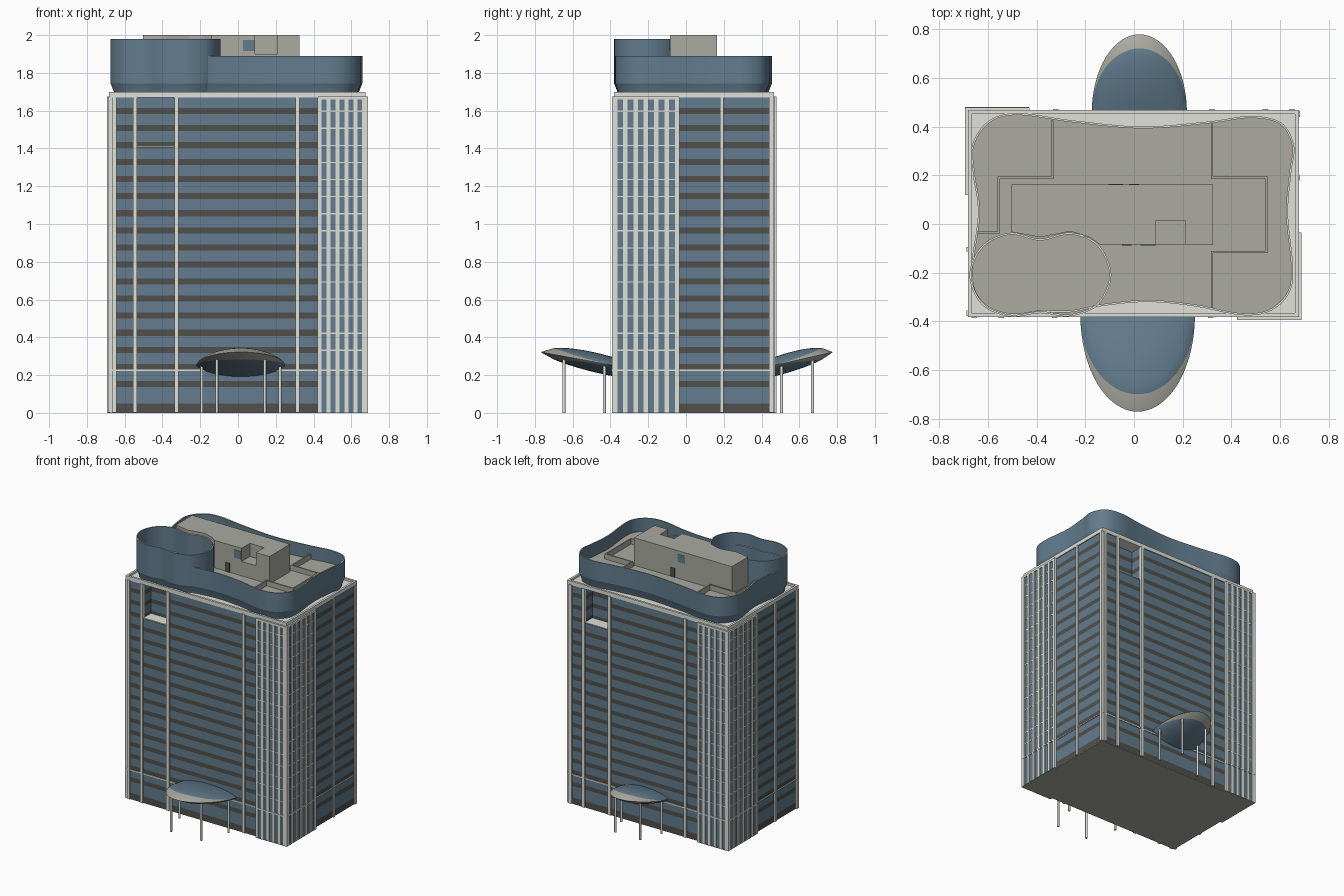
import bpy, bmesh, math
from mathutils import Vector

if "Cube" in bpy.data.objects:
    bpy.data.objects.remove(bpy.data.objects["Cube"])

CX, CY = -0.003, 0.043          # the tower has half-turn symmetry about this point


def mat(name, c):
    m = bpy.data.materials.new(name)
    m.diffuse_color = (*c, 1)
    m.use_nodes = True
    m.node_tree.nodes["Principled BSDF"].inputs["Base Color"].default_value = m.diffuse_color
    return m


BLUE = mat("blue_glass", (0.125, 0.203, 0.272))
DARK = mat("dark_spandrel", (0.082, 0.081, 0.073))
LIGHT = mat("light_stone", (0.75, 0.75, 0.70))
GREY = mat("roof_grey", (0.405, 0.405, 0.36))


def finish(bm, name, mats, angle=0):
    bmesh.ops.recalc_face_normals(bm, faces=bm.faces)
    me = bpy.data.meshes.new(name)
    bm.to_mesh(me)
    bm.free()
    ob = bpy.data.objects.new(name, me)
    bpy.context.collection.objects.link(ob)
    for m in mats:
        me.materials.append(m)
    if angle:
        bpy.ops.object.select_all(action='DESELECT')
        ob.select_set(True)
        bpy.context.view_layer.objects.active = ob
        bpy.ops.object.shade_smooth_by_angle(angle=math.radians(angle))
    return ob


def prism(bm, pts, z0, z1, mi=0):
    lo = [bm.verts.new((x, y, z0)) for x, y in pts]
    hi = [bm.verts.new((x, y, z1)) for x, y in pts]
    n = len(pts)
    fs = [bm.faces.new(lo[::-1]), bm.faces.new(hi)]
    fs += [bm.faces.new((lo[i], lo[(i + 1) % n], hi[(i + 1) % n], hi[i])) for i in range(n)]
    for f in fs:
        f.material_index = mi


def rot(p):
    return (2 * CX - p[0], 2 * CY - p[1])


def rect(x0, x1, y0, y1):
    return [(x0, y0), (x1, y0), (x1, y1), (x0, y1)]


def boxes(name, material, items, twice=False):
    """Boxes (x0, x1, y0, y1, z0, z1), optionally repeated by half turn."""
    bm = bmesh.new()
    for x0, x1, y0, y1, z0, z1 in items:
        r = rect(x0, x1, y0, y1)
        prism(bm, r, z0, z1)
        if twice:
            prism(bm, [rot(p) for p in r], z0, z1)
    return finish(bm, name, [material])


# Tower: stacked glass and spandrel slices, with balcony notches near the top
HX, HY = 0.672, 0.417
XL, XR, YF, YB = CX - HX, CX + HX, CY - HY, CY + HY
half = [(XL, YF), (-0.537, YF), (-0.537, YF + 0.09), (-0.333, YF + 0.09), (-0.333, YF), (XR, YF)]
notched = half + [rot(p) for p in half]
plain = rect(XL, XR, YF, YB)
bands = [0.153 + 0.0904 * i for i in range(17)]
NOTCH = bands[14] - 0.010
Z0 = 0.003                      # everything stands on a thin base plate
bm = bmesh.new()
prism(bm, plain, Z0, 0.05, 1)
z = 0.05
for b in bands:
    prism(bm, notched if z > NOTCH else plain, z, b - 0.016, 0)
    if abs(b - bands[14]) < 1e-6:
        prism(bm, plain, b - 0.016, NOTCH, 1)
        prism(bm, notched, NOTCH, b + 0.016, 1)
    else:
        prism(bm, notched if b > NOTCH else plain, b - 0.016, b + 0.016, 1)
    z = b + 0.016
prism(bm, notched, z, 1.67, 0)
finish(bm, "tower_floors", [BLUE, DARK])
boxes("balcony_floors", LIGHT, [(-0.537, -0.333, YF, YF + 0.09, NOTCH, NOTCH + 0.004)], True)

# Slim facade columns
cols = [(x - 0.011, x + 0.011, YF - 0.012, YF + 0.01, Z0, 1.672) for x in (-0.655, -0.545, -0.325, 0.315)]
cols += [(XR - 0.01, XR + 0.012, y - w, y + w, Z0, 1.672) for y, w in ((0.19, 0.009), (0.452, 0.012))]
boxes("facade_columns", LIGHT, cols, True)

# Ribbed corner bays on two opposite corners
PX, PY, BX, BY = 0.681, -0.387, 0.424, -0.036
boxes("corner_bay_glass", BLUE, [(BX, PX, PY, BY, Z0, 1.665)], True)
boxes("bay_base_plates", GREY, [(BX, PX + 0.006, PY - 0.006, BY, 0, Z0)], True)
boxes("base_plate", GREY, [(XL, XR, YF, YB, 0, Z0)])
fins = []
for i in range(6):
    x = BX + 0.008 + i * 0.0475
    fins.append((x - 0.010, x + 0.010, PY - 0.006, PY + 0.01, Z0, 1.67))
for i in range(7):
    y = BY - 0.010 - i * 0.0553
    fins.append((PX - 0.01, PX + 0.006, y - 0.012, y + 0.012, Z0, 1.67))
fins.append((PX - 0.024, PX + 0.006, PY - 0.006, PY + 0.024, Z0, 1.67))
boxes("corner_bay_fins", LIGHT, fins, True)
lines = [(BX, PX + 0.002, PY - 0.002, BY, b + 0.085, b + 0.091) for b in bands[1:16]]
lines += [(BX, PX + 0.006, PY - 0.006, BY, 1.66, 1.675), (BX, PX + 0.007, PY - 0.007, BY, 0.221, 0.231)]
boxes("corner_bay_bars", LIGHT, lines, True)
boxes("belt_course", LIGHT, [(XL - 0.006, XR + 0.006, YF - 0.006, YB + 0.006, 0.221, 0.230)])

# Cornice slab with raised lip
X0, X1, Y0, Y1 = CX - 0.679, CX + 0.679, CY - 0.424, CY + 0.424
T = 0.016
boxes("cornice", LIGHT, [(X0, X1, Y0, Y1, 1.67, 1.685),
                         (X0, X1, Y0, Y0 + T, 1.685, 1.70), (X0, X1, Y1 - T, Y1, 1.685, 1.70),
                         (X0, X0 + T, Y0 + T, Y1 - T, 1.685, 1.70), (X1 - T, X1, Y0 + T, Y1 - T, 1.685, 1.70)])


# Wavy roof screens
def spline(pts, k=8):
    out, n = [], len(pts)
    for i in range(n):
        a, b, c, d = (Vector(pts[(i + j) % n]) for j in (-1, 0, 1, 2))
        for s in range(k):
            t = s / k
            out.append(0.5 * (2 * b + (c - a) * t + (2 * a - 5 * b + 4 * c - d) * t * t
                              + (3 * b - a - 3 * c + d) * t ** 3))
    return out


def inset(pts, d):
    n, out = len(pts), []
    for i in range(n):
        t = (pts[(i + 1) % n] - pts[i - 1]).normalized()
        out.append(pts[i] + Vector((-t.y, t.x)) * d)     # outlines run counter-clockwise
    return out


def screen(name, pts, top, deck):
    rings = [(0.022, 1.68), (0.018, 1.70), (0, 1.745), (0, top), (0.008, top), (0.008, 1.75), (0.03, 1.68)]
    bm = bmesh.new()
    loops = [[bm.verts.new((p.x, p.y, z)) for p in inset(pts, d)] for d, z in rings]
    n = len(pts)
    for j, (a, b) in enumerate(zip(loops, loops[1:] + loops[:1])):
        for i in range(n):
            f = bm.faces.new((a[i], a[(i + 1) % n], b[(i + 1) % n], b[i]))
            f.material_index = int(j == 3)               # pale coping on the rim
    finish(bm, name, [BLUE, LIGHT], 14)
    bm = bmesh.new()
    prism(bm, inset(pts, 0.006), deck - 0.01, deck)
    finish(bm, name + "_deck", [GREY])


crown = spline([(-0.67, -0.21), (-0.625, -0.325), (-0.51, -0.375), (-0.385, -0.362), (-0.26, -0.362),
                (-0.12, -0.335), (0.06, -0.32), (0.25, -0.338), (0.44, -0.374), (0.56, -0.357),
                (0.638, -0.28), (0.652, -0.17), (0.632, 0.04), (0.645, 0.21), (0.657, 0.32),
                (0.605, 0.415), (0.48, 0.443), (0.30, 0.42), (0.03, 0.40), (-0.25, 0.425),
                (-0.48, 0.455), (-0.60, 0.42), (-0.665, 0.32), (-0.66, 0.20), (-0.64, 0.04)])
screen("crown_screen", crown, 1.89, 1.79)

pod = spline([(-0.675, -0.21), (-0.625, -0.33), (-0.51, -0.38), (-0.385, -0.366), (-0.26, -0.378),
              (-0.145, -0.33), (-0.093, -0.21), (-0.145, -0.085), (-0.26, -0.035), (-0.385, -0.06),
              (-0.51, -0.036), (-0.625, -0.09)])
screen("pod_screen", pod, 1.98, 1.80)

# Low walls on the roof deck
W, D0, D1 = 0.005, 1.785, 1.83
segs = [(-0.335, -0.335, 0.19, 0.42), (-0.555, -0.335, 0.19, 0.19), (-0.555, -0.555, -0.035, 0.19),
        (-0.64, -0.555, -0.035, -0.035), (0.32, 0.32, 0.19, 0.415), (0.32, 0.545, 0.19, 0.19),
        (0.545, 0.545, -0.115, 0.19), (0.32, 0.545, -0.115, -0.115), (0.32, 0.32, -0.34, -0.115)]
boxes("roof_low_walls", GREY, [(a - W, b + W, c - W, d + W, D0, D1) for a, b, c, d in segs])

# Penthouse following the pod, with a notch in its front
bm = bmesh.new()
pent = [(-0.502, -0.033), (-0.385, -0.054), (-0.26, -0.03), (-0.18, -0.055), (-0.14, -0.085),
        (0.09, -0.085), (0.09, 0.015), (0.21, 0.015), (0.21, -0.085), (0.325, -0.085),
        (0.325, 0.163), (-0.502, 0.163)]
prism(bm, pent, 1.78, 2.0)
prism(bm, rect(0.09, 0.21, -0.085, 0.015), 1.78, 1.90)
finish(bm, "penthouse", [GREY])
boxes("penthouse_windows", BLUE, [(0.026, 0.088, -0.088, -0.083, 1.915, 1.975),
                                  (-0.105, -0.045, 0.16, 0.165, 1.915, 1.975)])
boxes("penthouse_doors", DARK, [(-0.05, -0.01, -0.088, -0.083, 1.79, 1.86),
                                (-0.02, 0.02, 0.16, 0.165, 1.79, 1.86)])


# Leaf-shaped entrance canopies on posts
def canopy(name, cx, wall, sgn, a, b, posts):
    bm = bmesh.new()
    N, R, bi = 32, 8, b * 0.82
    edge = lambda d: 0.25 + 0.072 * d / b

    for side in (1, -1):
        rows = []
        for j in range(R + 2):
            row = []
            for i in range(N + 1):
                ph = math.pi * i / N
                s = min(j / R, 1)
                x, d = a * s * math.cos(ph), (bi if j <= R else b) * s * math.sin(ph)
                q = max(0, 1 - (x / a) ** 2 - (d / b) ** 2)
                h = (0.042 + 0.04 * d / b) * q ** 0.7 if side > 0 else -0.058 * q ** 0.7
                row.append(bm.verts.new((cx + x, wall + sgn * d, edge(d) + h)))
            rows.append(row)
        for j in range(R + 1):
            for i in range(N):
                f = bm.faces.new((rows[j][i], rows[j][i + 1], rows[j + 1][i + 1], rows[j + 1][i]))
                f.material_index = 1 if j == R else 0
    bmesh.ops.remove_doubles(bm, verts=bm.verts, dist=0.0004)
    finish(bm, name, [BLUE, GREY], 30)
    bm = bmesh.new()
    for dx, d in posts:
        for s in (-1, 1):
            x, y = cx + s * dx, wall + sgn * d
            prism(bm, [(x + 0.008 * math.cos(k * math.pi / 6), y + 0.008 * math.sin(k * math.pi / 6))
                       for k in range(12)], 0, edge(d))
    finish(bm, name + "_posts", [LIGHT], 40)


canopy("front_canopy", 0.015, -0.374, -1, 0.235, 0.396, [(0.207, 0.058), (0.127, 0.272)])
canopy("back_canopy", 0.022, 0.458, 1, 0.195, 0.32, [(0.17, 0.048), (0.105, 0.212)])
